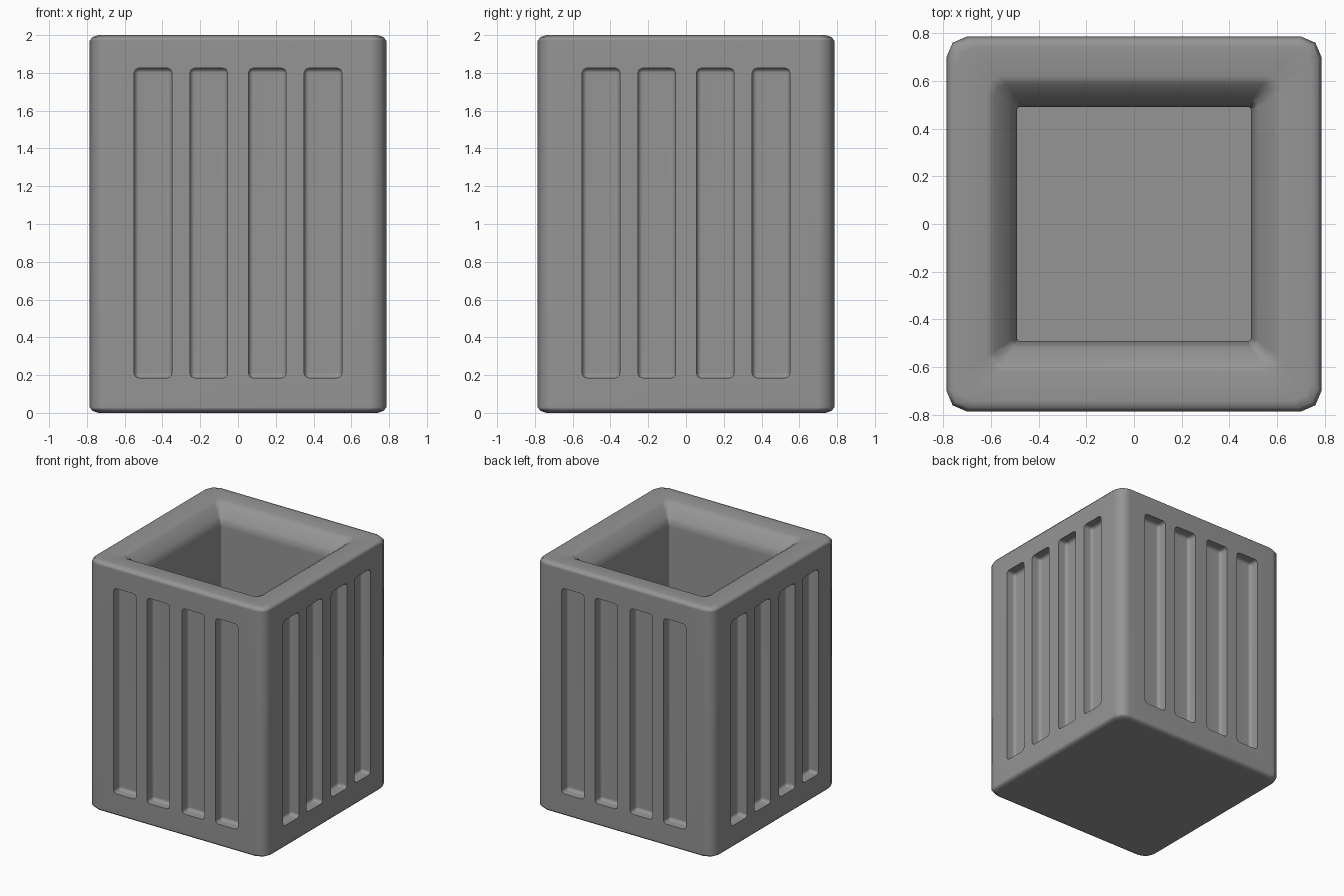
import bpy
import bmesh
from math import radians
from mathutils import Matrix

old = bpy.data.objects.get("Cube")
if old:
    bpy.data.objects.remove(old, do_unlink=True)

# Single grey material
grey = bpy.data.materials.new("stone_grey")
grey.use_nodes = True
grey.diffuse_color = (0.3, 0.3, 0.3, 1)
grey.node_tree.nodes["Principled BSDF"].inputs["Base Color"].default_value = (0.3, 0.3, 0.3, 1)


def make_object(name, bm):
    bmesh.ops.recalc_face_normals(bm, faces=bm.faces)
    mesh = bpy.data.meshes.new(name)
    bm.to_mesh(mesh)
    bm.free()
    obj = bpy.data.objects.new(name, mesh)
    bpy.context.collection.objects.link(obj)
    mesh.materials.append(grey)
    return obj


def square_ring(bm, half, cut, z):
    """Square outline with rounded corners, as a loop of vertices."""
    corner = [(half, half - cut), (half - 0.3 * cut, half - 0.3 * cut), (half - cut, half)]
    ring = []
    for quarter in range(4):
        turn = Matrix.Rotation(radians(90 * quarter), 3, "Z")
        for x, y in corner:
            v = bm.verts.new((x, y, z))
            v.co = turn @ v.co
            ring.append(v)
    return ring


# Box body: half width, corner cut and height, from the base over the rim to the floor
PROFILE = [
    (0.74, 0.07, 0), (0.77, 0.08, 0.01), (0.785, 0.085, 0.03),
    (0.785, 0.085, 1.97), (0.77, 0.08, 1.99), (0.74, 0.07, 2.0),
    (0.62, 0.06, 1.995), (0.585, 0.05, 1.975), (0.52, 0.03, 1.91),
    (0.49, 0.01, 1.84), (0.49, 0.01, 0.2),
]
bm = bmesh.new()
rings = [square_ring(bm, *step) for step in PROFILE]
for low, high in zip(rings, rings[1:]):
    for i in range(len(low)):
        j = (i + 1) % len(low)
        bm.faces.new((low[i], low[j], high[j], high[i]))
bm.faces.new(rings[0])
bm.faces.new(rings[-1])
body = make_object("box_body", bm)

# Groove cutter: four upright slots on each of the four sides
SLOT_X = (-0.45, -0.155, 0.155, 0.45)
DEPTH = 0.08
bm = bmesh.new()
for side in range(4):
    turn = Matrix.Rotation(radians(90 * side), 4, "Z")
    for x in SLOT_X:
        place = Matrix.Translation((x, -0.785, 1.005))
        size = Matrix.Diagonal((0.2, 2 * DEPTH, 1.64, 1))
        bmesh.ops.create_cube(bm, size=1, matrix=turn @ place @ size)
bmesh.ops.bevel(bm, geom=bm.edges[:], offset=0.025, segments=2, profile=0.5, affect="EDGES")
cutter = make_object("groove_cutter", bm)

cut = body.modifiers.new("grooves", "BOOLEAN")
cut.operation = "DIFFERENCE"
cut.solver = "EXACT"
cut.object = cutter
bpy.context.view_layer.objects.active = body
body.select_set(True)
bpy.ops.object.modifier_apply(modifier=cut.name)
bpy.data.objects.remove(cutter, do_unlink=True)

# Soft shading with crisp groove rims
bpy.ops.object.select_all(action="DESELECT")
body.select_set(True)
bpy.ops.object.shade_smooth_by_angle(angle=radians(50))
soft = body.modifiers.new("soft_normals", "WEIGHTED_NORMAL")
soft.keep_sharp = True
